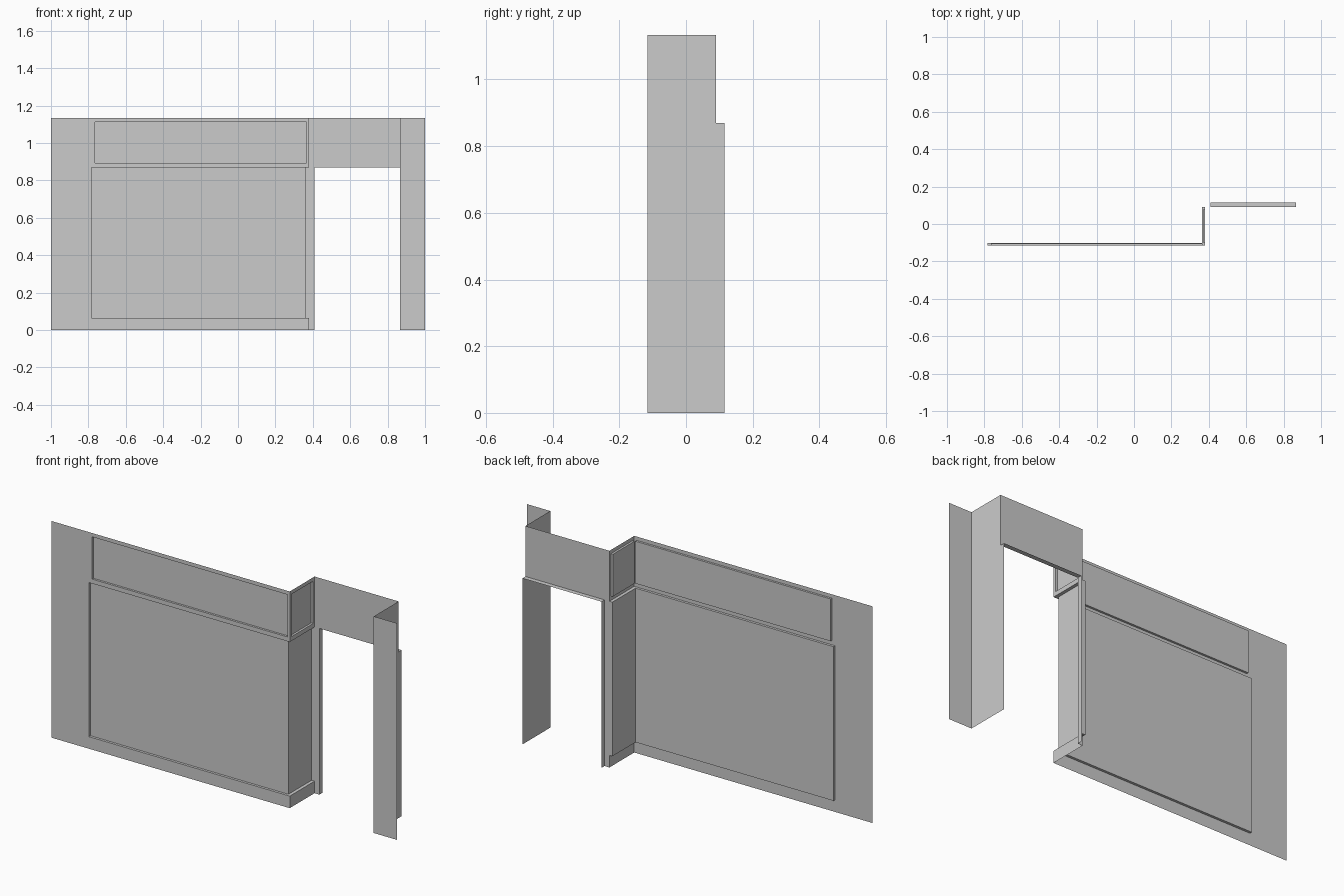
import bpy

if "Cube" in bpy.data.objects:
    bpy.data.objects.remove(bpy.data.objects["Cube"])

TOP, HEAD, SILL = 1.133, 0.869, 0.063      # wall top, opening head, window sill
F, B, J = -0.115, 0.09, 0.115              # front plane, recessed entry plane, jamb back
CX, WX = 0.38, -0.783                      # display corner, window left edge
GY, GX = -0.102, 0.363                     # glass planes (front, side)
DL, DR = 0.408, 0.866                      # doorway sides


def add(name, verts, faces):
    me = bpy.data.meshes.new(name)
    me.from_pydata(verts, [], faces)
    me.update()
    ob = bpy.data.objects.new(name, me)
    bpy.context.collection.objects.link(ob)
    return ob


def strip(name, path, z0, z1):
    """Upright sheet following a plan path."""
    n = len(path)
    verts = [(x, y, z) for z in (z0, z1) for x, y in path]
    return add(name, verts, [(i, i + 1, n + i + 1, n + i) for i in range(n - 1)])


def ledge(name, outline, z, up=True):
    """Flat horizontal sheet made of quads between an outer and inner path."""
    outer, inner = outline
    n = len(outer)
    verts = [(x, y, z) for x, y in outer + inner]
    faces = [(i, i + 1, n + i + 1, n + i) for i in range(n - 1)]
    return add(name, verts, faces if up else [f[::-1] for f in faces])


def sunk_panel(name, u, v, hu, hv, depth, place):
    """Framed sheet with a sunken rectangular panel; place maps (u, v, depth) to 3D."""
    def ring(a, b, d):
        return [place(a[0], b[0], d), place(a[1], b[0], d),
                place(a[1], b[1], d), place(a[0], b[1], d)]
    verts = ring(u, v, 0) + ring(hu, hv, 0) + ring(hu, hv, depth)
    faces = [(k + i, k + (i + 1) % 4, k + 4 + (i + 1) % 4, k + 4 + i)
             for k in (0, 4) for i in range(4)]
    return add(name, verts, faces + [(8, 9, 10, 11)])


# Plain wall left of the display window
strip("left_wall", [(-1, F), (WX, F)], 0, TOP)

# Sign band above the window, front and return side
sunk_panel("front_sign_band", (WX, CX), (HEAD, TOP), (-0.764, 0.367), (0.892, 1.113),
           0.011, lambda u, v, d: (u, F + d, v))
sunk_panel("side_sign_band", (F, B), (HEAD, TOP), (-0.1, 0.078), (0.892, 1.113),
           0.011, lambda u, v, d: (CX - d, u, v))

# Low base wrapping the corner
strip("window_base", [(WX, F), (CX, F), (CX, B)], 0, SILL)

# Corner window set back from the wall, with its reveal, sill and head
strip("corner_window", [(WX, F), (WX, GY), (GX, GY), (GX, B)], SILL, HEAD)
rim = ([(WX, F), (CX, F), (CX, B)], [(WX, GY), (GX, GY), (GX, B)])
ledge("window_sill", rim, SILL)
ledge("window_head", rim, HEAD, up=False)

# Doorway: left post with jamb, lintel and soffit
strip("door_post_upper", [(GX, B), (DL, B), (DL, J)], SILL, HEAD)
strip("door_post_base", [(CX, B), (DL, B), (DL, J)], 0, SILL)
strip("door_lintel", [(CX, B), (DR, B)], HEAD, TOP)
ledge("door_soffit", ([(DL, B), (DR, B)], [(DL, J), (DR, J)]), HEAD, up=False)

# Right pier: doorway return and front face
strip("right_pier_return_lower", [(DR, J), (DR, F)], 0, HEAD)
strip("right_pier_return_upper", [(DR, B), (DR, F)], HEAD, TOP)
strip("right_pier_front", [(DR, F), (1, F)], 0, TOP)
